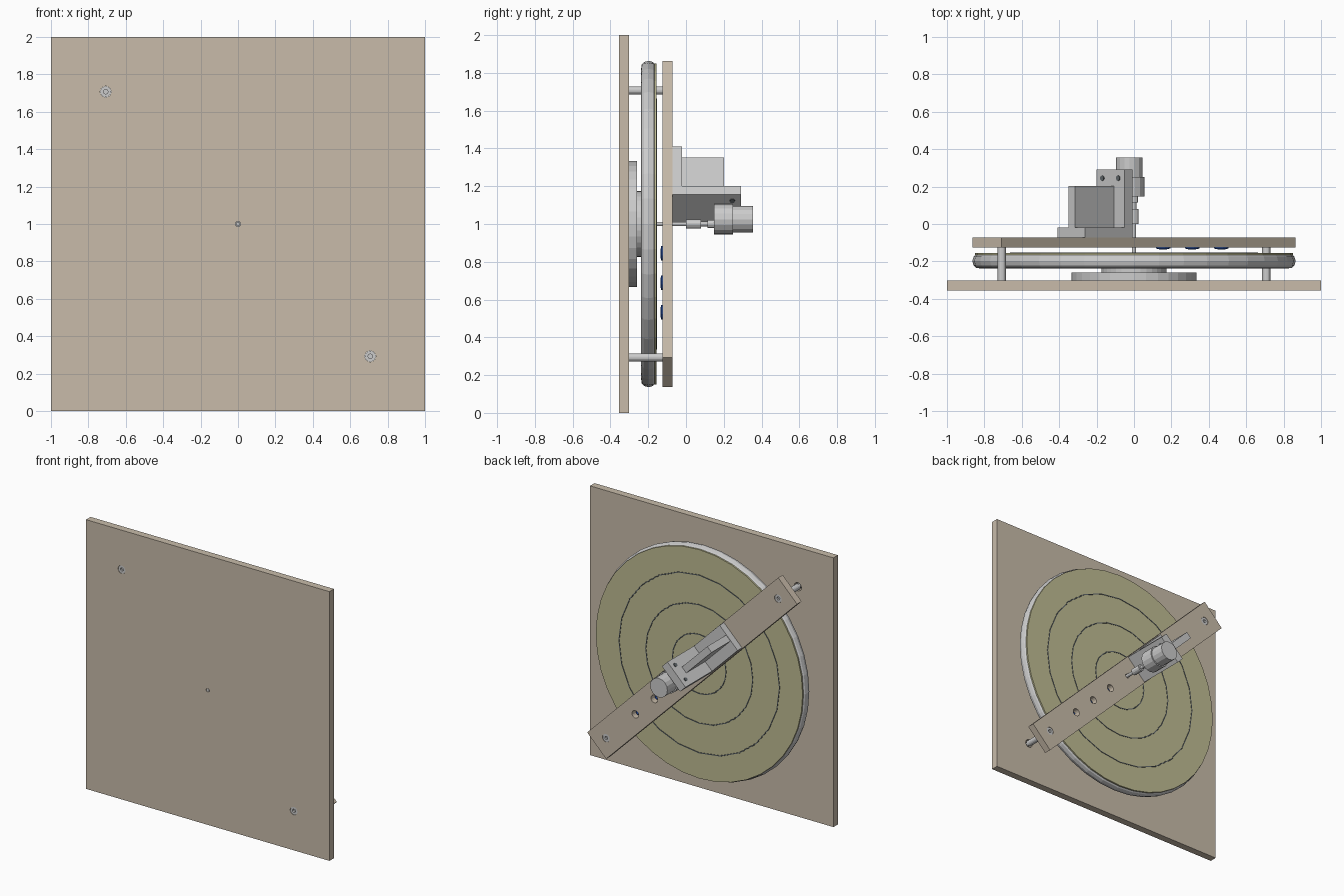
import bpy, bmesh, math
from mathutils import Matrix, Vector

if "Cube" in bpy.data.objects:
    bpy.data.objects.remove(bpy.data.objects["Cube"])

# Working frame: centred on the wheel axis, local x runs along the diagonal bar
FRAME = Matrix.Translation((0, 0, 1)) @ Matrix.Rotation(math.radians(45), 4, 'Y')


def material(name, rgb):
    m = bpy.data.materials.new(name)
    m.diffuse_color = (*rgb, 1)
    m.use_nodes = True
    m.node_tree.nodes["Principled BSDF"].inputs["Base Color"].default_value = m.diffuse_color
    return m


wood = material("wood", (0.58, 0.50, 0.40))
olive = material("olive", (0.52, 0.50, 0.29))
blue = material("blue", (0.02, 0.10, 0.55))
dark = material("dark_grey", (0.12, 0.14, 0.15))


def finish(name, bm, mat=None, matrix=FRAME):
    bmesh.ops.recalc_face_normals(bm, faces=bm.faces)
    bm.transform(matrix)
    me = bpy.data.meshes.new(name)
    bm.to_mesh(me)
    bm.free()
    ob = bpy.data.objects.new(name, me)
    bpy.context.collection.objects.link(ob)
    if mat:
        me.materials.append(mat)
    return ob


def box(name, x, y, z, mat=None, matrix=FRAME):
    bm = bmesh.new()
    bmesh.ops.create_cube(bm, size=1)
    for v in bm.verts:
        v.co = Vector([(r[0] + r[1]) / 2 + c * (r[1] - r[0])
                       for r, c in zip((x, y, z), v.co)])
    return finish(name, bm, mat, matrix)


def lathe(name, profile, n=16, at=(0, 0), mat=None, closed=False):
    """Spin (radius, y) points about the y direction through at=(x, z)."""
    bm = bmesh.new()
    rings = []
    for r, y in profile:
        rings.append([bm.verts.new((at[0] + r * math.cos(2 * math.pi * i / n), y,
                                    at[1] + r * math.sin(2 * math.pi * i / n)))
                      for i in range(n)])
    pairs = list(zip(rings, rings[1:]))
    if closed:
        pairs.append((rings[-1], rings[0]))
    for a, b in pairs:
        for i in range(n):
            j = (i + 1) % n
            bm.faces.new((a[i], a[j], b[j], b[i]))
    if not closed:
        bm.faces.new(rings[0])
        bm.faces.new(rings[-1])
    return finish(name, bm, mat)


def rod(name, r, y0, y1, n=16, at=(0, 0), mat=None):
    return lathe(name, [(r, y0), (r, y1)], n, at, mat)


def drill(ob, holes, y0, y1):
    for x, r in holes:
        cutter = rod("cutter", r, y0, y1, 16, (x, 0))
        mod = ob.modifiers.new("hole", 'BOOLEAN')
        mod.operation, mod.solver, mod.object = 'DIFFERENCE', 'EXACT', cutter
        bpy.context.view_layer.objects.active = ob
        bpy.ops.object.modifier_apply(modifier=mod.name)
        bpy.data.objects.remove(cutter)


# Square front panel and diagonal bar with their holes
panel = box("front_panel", (-1, 1), (-0.355, -0.302), (0, 2), wood, Matrix())
drill(panel, [(-1, 0.03), (1, 0.03), (0, 0.014)], -0.4, -0.25)
bar = box("diagonal_bar", (-1.11, 1.11), (-0.125, -0.072), (-0.11, 0.11), wood)
leds = (0.22, 0.44, 0.66)
drill(bar, [(-1, 0.03), (1, 0.03), (0, 0.016)] + [(x, 0.028) for x in leds], -0.2, 0)

# Spacers with socket screws at both ends
for side, x in (("upper", -1), ("lower", 1)):
    rod(side + "_spacer", 0.022, -0.302, -0.125, 16, (x, 0))
    for part, y, s in (("panel", -0.353, 1), ("bar", -0.074, -1)):
        lathe(f"{side}_{part}_screw", [(0.012, y + s * 0.014), (0.012, y), (0.029, y),
              (0.029, y + s * 0.012), (0.016, y + s * 0.025), (0.016, y + s * 0.06)], 16, (x, 0))

# Turntable bearing
rod("bearing_base", 0.333, -0.302, -0.26, 32)
rod("bearing_hub", 0.175, -0.26, -0.233, 32)

# Wheel: rounded rim, coloured face and thin ring lines
lathe("wheel_rim", [(0.825, -0.237), (0.845, -0.234), (0.858, -0.222), (0.864, -0.198),
                    (0.858, -0.175), (0.845, -0.163), (0.825, -0.16)], 40)
rod("wheel_face", 0.85, -0.166, -0.155, 40, mat=olive)
for i, r in enumerate(leds):
    lathe(f"wheel_ring_{i + 1}", [(r - 0.005, -0.158), (r - 0.003, -0.153),
          (r + 0.003, -0.153), (r + 0.005, -0.158)], 24, mat=dark, closed=True)

# Blue lamps in the bar
for i, x in enumerate(leds):
    lathe(f"lamp_{i + 1}", [(0.022, -0.135), (0.04, -0.131), (0.04, -0.124),
                            (0.018, -0.122), (0.018, -0.105), (0.01, -0.098)], 12, (x, 0), blue)

# Drive shaft, coupler and motor (the motor sits off the shaft axis)
rod("drive_shaft", 0.012, -0.355, 0.09, 12)
rod("coupler", 0.025, 0.0, 0.08, 12)
rod("motor_shaft", 0.013, 0.08, 0.15, 12)
rod("shaft_collar", 0.022, 0.115, 0.15, 12)
rod("gearbox", 0.08, 0.147, 0.25, 16, (-0.035, 0))
rod("motor", 0.071, 0.25, 0.355, 16, (-0.035, 0))

# Motor bracket: base on the bar, upright plate and central rib
box("bracket_base", (-0.475, -0.115), (-0.072, -0.02), (-0.105, 0.105))
box("bracket_upright", (-0.178, -0.115), (-0.072, 0.292), (-0.105, 0.105))
box("bracket_rib", (-0.472, -0.17), (-0.025, 0.202), (-0.025, 0.025))

# Bracket bolts through the upright
turn = Matrix.Rotation(math.radians(90), 4, 'Y')
for i, z in enumerate((-0.06, 0.06)):
    bm = bmesh.new()
    bmesh.ops.create_cone(bm, cap_ends=True, segments=12, radius1=0.014, radius2=0.014, depth=0.073,
                          matrix=Matrix.Translation((-0.1465, 0.245, z)) @ turn)
    finish(f"bracket_bolt_{i + 1}", bm, dark)
